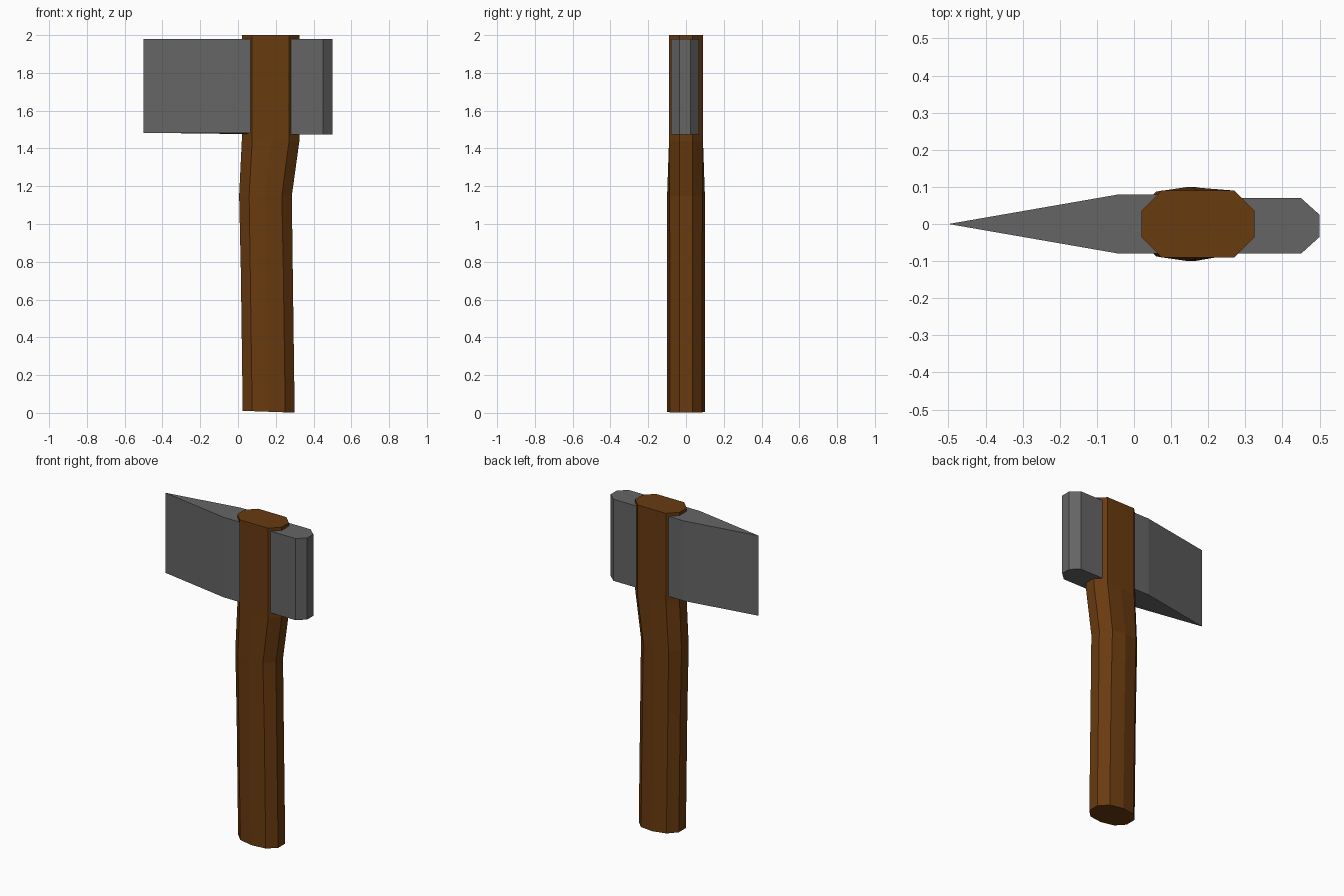
import bpy, bmesh

if "Cube" in bpy.data.objects:
    bpy.data.objects.remove(bpy.data.objects["Cube"])


def material(name, rgb):
    m = bpy.data.materials.new(name)
    m.diffuse_color = (*rgb, 1)
    m.use_nodes = True
    m.node_tree.nodes["Principled BSDF"].inputs["Base Color"].default_value = m.diffuse_color
    return m


def loft(name, rings, mat):
    """Flat-faced solid skinned through rings of equal point count, capped at both ends."""
    bm = bmesh.new()
    loops = [[bm.verts.new(p) for p in ring] for ring in rings]
    n = len(loops[0])
    for a, b in zip(loops, loops[1:]):
        for i in range(n):
            j = (i + 1) % n
            bm.faces.new((a[i], a[j], b[j], b[i]))
    bm.faces.new(loops[0][::-1])
    bm.faces.new(loops[-1])
    bmesh.ops.recalc_face_normals(bm, faces=bm.faces)
    me = bpy.data.meshes.new(name)
    bm.to_mesh(me)
    bm.free()
    me.materials.append(mat)
    ob = bpy.data.objects.new(name, me)
    bpy.context.collection.objects.link(ob)
    return ob


def handle_ring(z, x0, x1, chamfer, y_mid, y_corner, tilt=0.0):
    """Ten-sided oval section between x0 and x1, slightly tilted in z along x."""
    mid, ye = (x0 + x1) / 2, 0.035
    half = [(x0, ye), (x0 + chamfer, y_corner), (mid, y_mid),
            (x1 - chamfer, y_corner), (x1, ye)]
    pts = half + [(x, -y) for x, y in reversed(half)]
    return [(x, y, z + tilt * (mid - x)) for x, y in pts]


# Bent wooden handle, from the foot to the top
loft("handle", [
    handle_ring(0.006, 0.025, 0.30, 0.05, 0.10, 0.085, 0.036),
    handle_ring(0.75, 0.015, 0.29, 0.05, 0.10, 0.085),
    handle_ring(1.15, 0.006, 0.285, 0.053, 0.10, 0.087),
    handle_ring(1.44, 0.02, 0.325, 0.055, 0.09, 0.09),
    handle_ring(2.00, 0.02, 0.325, 0.055, 0.09, 0.09),
], material("wood", (0.14, 0.043, 0.005)))

# Wedge-shaped head with a chamfered poll
outline = [(-0.5, 0), (-0.04, -0.08), (0.1, -0.08), (0.27, -0.08), (0.45, -0.08), (0.5, -0.035),
           (0.5, 0.025), (0.45, 0.07), (0.27, 0.07), (0.1, 0.08), (-0.04, 0.08)]
loft("axe_head", [
    [(x, y, 1.473 if x > 0.2 else 1.483) for x, y in outline],
    [(x, y, 1.98) for x, y in outline],
], material("steel", (0.13, 0.13, 0.13)))
